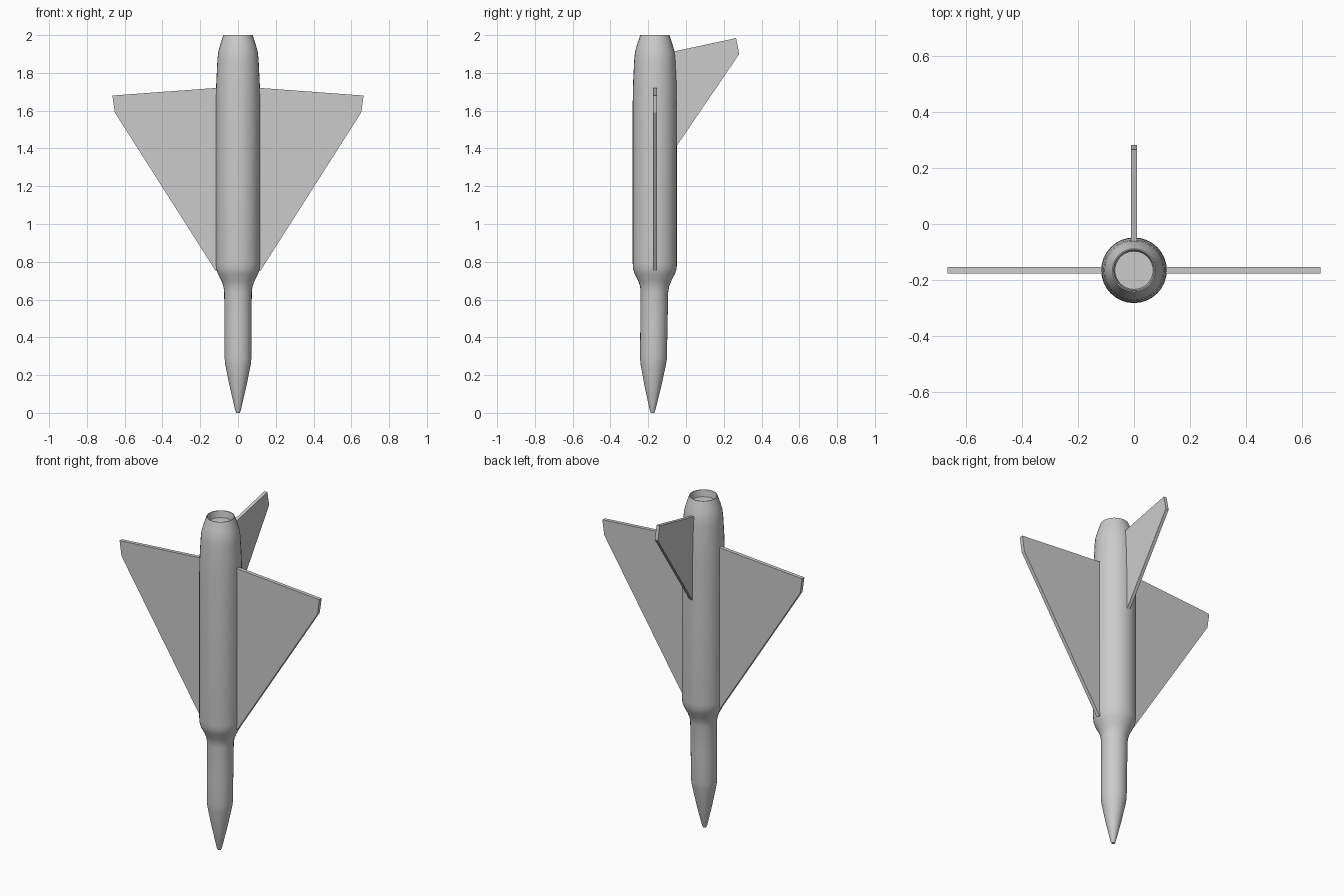
import bpy, bmesh, math

if "Cube" in bpy.data.objects:
    bpy.data.objects.remove(bpy.data.objects["Cube"])

grey = bpy.data.materials.new("light_grey")
grey.diffuse_color = (0.6, 0.6, 0.6, 1)
grey.use_nodes = True
grey.node_tree.nodes["Principled BSDF"].inputs["Base Color"].default_value = grey.diffuse_color
CY = -0.165      # body axis
SEG = 32


def add_object(name, bm):
    bmesh.ops.recalc_face_normals(bm, faces=bm.faces)
    mesh = bpy.data.meshes.new(name)
    bm.to_mesh(mesh)
    bm.free()
    mesh.materials.append(grey)
    ob = bpy.data.objects.new(name, mesh)
    bpy.context.collection.objects.link(ob)
    return ob


def loft(name, sections):
    """Join round sections given as (z, radius, y centre)."""
    bm = bmesh.new()
    rings = []
    for z, r, cy in sections:
        rings.append([bm.verts.new((r * math.cos(2 * math.pi * i / SEG),
                                    cy + r * math.sin(2 * math.pi * i / SEG), z))
                      for i in range(SEG)])
    for a, b in zip(rings, rings[1:]):
        for i in range(SEG):
            j = (i + 1) % SEG
            bm.faces.new((a[i], a[j], b[j], b[i]))
    bm.faces.new(rings[0])
    bm.faces.new(rings[-1])
    ob = add_object(name, bm)
    bpy.context.view_layer.objects.active = ob
    ob.select_set(True)
    bpy.ops.object.shade_smooth_by_angle(angle=math.radians(35))
    ob.select_set(False)
    return ob


def plate(name, points, offset):
    """Extrude a flat outline by the offset vector."""
    bm = bmesh.new()
    face = bm.faces.new([bm.verts.new(p) for p in points])
    ext = bmesh.ops.extrude_face_region(bm, geom=[face], use_keep_orig=True)
    verts = [g for g in ext["geom"] if isinstance(g, bmesh.types.BMVert)]
    bmesh.ops.translate(bm, verts=verts, vec=offset)
    return add_object(name, bm)


# Fuselage: nose cone, slim forebody, flared shoulder, main tube, recessed exhaust
loft("fuselage", [
    (0.0, 0.009, -0.177), (0.015, 0.015, -0.177), (0.14, 0.044, -0.175),
    (0.26, 0.068, -0.173), (0.29, 0.071, -0.172), (0.46, 0.072, -0.170),
    (0.64, 0.073, -0.167), (0.67, 0.077, -0.166), (0.70, 0.088, CY),
    (0.735, 0.106, CY), (0.76, 0.115, CY), (0.79, 0.117, CY),
    (1.65, 0.117, CY), (1.75, 0.115, CY), (1.87, 0.109, CY),
    (1.91, 0.105, CY), (1.95, 0.094, CY), (2.0, 0.077, CY),
    (2.0, 0.073, CY), (1.96, 0.068, CY),
])

# Delta wings
for side, s in (("right", 1), ("left", -1)):
    outline = [(0.08, 1.723), (0.665, 1.68), (0.652, 1.59), (0.117, 0.75), (0.08, 0.76)]
    plate(side + "_wing", [(s * x, CY - 0.011, z) for x, z in outline], (0, 0.022, 0))

# Tail fin
fin = [(-0.09, 1.908), (0.265, 1.984), (0.282, 1.90), (-0.05, 1.412), (-0.09, 1.41)]
plate("tail_fin", [(-0.01, y, z) for y, z in fin], (0.02, 0, 0))
